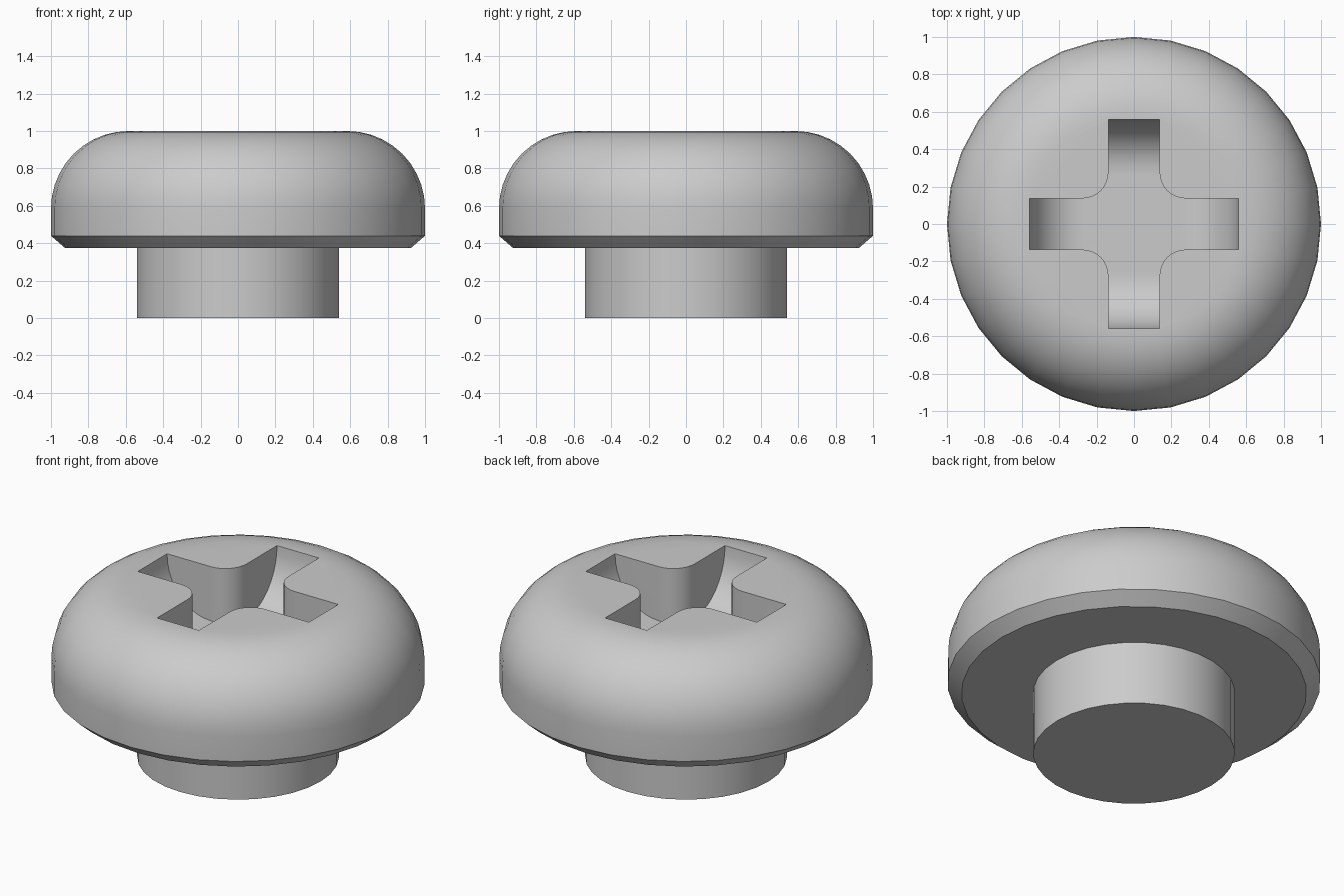
import bpy, bmesh
from math import sin, cos, pi, radians
from mathutils import Matrix, Vector

if "Cube" in bpy.data.objects:
    bpy.data.objects.remove(bpy.data.objects["Cube"])

SIDES = 32
TOP = 1.0
HALF, LENGTH, MOUTH = 0.137, 0.56, 0.275   # recess arm half width, reach, fillet start
DEPTH = 0.32


def make_object(name, bm):
    bmesh.ops.remove_doubles(bm, verts=bm.verts, dist=1e-5)
    bmesh.ops.recalc_face_normals(bm, faces=bm.faces)
    mesh = bpy.data.meshes.new(name)
    bm.to_mesh(mesh)
    bm.free()
    obj = bpy.data.objects.new(name, mesh)
    bpy.context.collection.objects.link(obj)
    return obj


def lathe(name, profile):
    bm = bmesh.new()
    rings = [[bm.verts.new((r * cos(2 * pi * i / SIDES), r * sin(2 * pi * i / SIDES), z))
              for i in range(SIDES)] for r, z in profile]
    for low, high in zip(rings, rings[1:]):
        for i in range(SIDES):
            j = (i + 1) % SIDES
            bm.faces.new((low[i], low[j], high[j], high[i]))
    bm.faces.new(rings[0][::-1])
    bm.faces.new(rings[-1])
    return make_object(name, bm)


# Screw body: short shaft, chamfered rim and domed head
R = 0.415
profile = [(0.54, 0), (0.54, 0.375), (0.925, 0.375), (1.0, 0.44)]
profile += [(1 - R + R * cos(a), TOP - R + R * sin(a))
            for a in (pi / 2 * i / 10 for i in range(11))]
screw = lathe("screw_head_and_shaft", profile)

# Cross recess cutter: filleted centre plus four arms with curved ends
bm = bmesh.new()
lid, floor = TOP + 0.1, TOP - DEPTH
fillet_r = MOUTH - HALF
fillet = [(MOUTH - fillet_r * sin(a), MOUTH - fillet_r * cos(a))
          for a in (pi / 2 * i / 8 for i in range(9))]
curve = [(MOUTH + (LENGTH - MOUTH) * sin(a), TOP - DEPTH * cos(a))
         for a in (pi / 2 * i / 10 for i in range(11))] + [(LENGTH, lid)]


def face(points, turn):
    bm.faces.new([bm.verts.new(turn @ Vector(p)) for p in points])


outline = []
for k in range(4):
    turn = Matrix.Rotation(k * pi / 2, 3, 'Z')
    outline += [turn @ Vector((x, y, 0)) for x, y in fillet]
    for (x0, y0), (x1, y1) in zip(fillet, fillet[1:]):
        face([(x0, y0, floor), (x1, y1, floor), (x1, y1, lid), (x0, y0, lid)], turn)
    for (r0, z0), (r1, z1) in zip(curve, curve[1:]):
        face([(r0, -HALF, z0), (r1, -HALF, z1), (r1, HALF, z1), (r0, HALF, z0)], turn)
    for y in (-HALF, HALF):
        face([(r, y, z) for r, z in curve] + [(MOUTH, y, lid)], turn)
    face([(MOUTH, -HALF, lid), (LENGTH, -HALF, lid), (LENGTH, HALF, lid), (MOUTH, HALF, lid)], turn)
for z in (floor, lid):
    face([(p.x, p.y, z) for p in outline], Matrix.Identity(3))
cutter = make_object("cross_recess_cutter", bm)
cutter.hide_render = True

# Cut the recess, then shade smooth with sharp edges kept
cut = screw.modifiers.new("cross_recess", 'BOOLEAN')
cut.operation = 'DIFFERENCE'
cut.solver = 'EXACT'
cut.object = cutter
bpy.ops.object.select_all(action='DESELECT')
screw.select_set(True)
bpy.context.view_layer.objects.active = screw
bpy.ops.object.modifier_apply(modifier=cut.name)
bpy.data.objects.remove(cutter)
bpy.ops.object.shade_smooth_by_angle(angle=radians(35))
